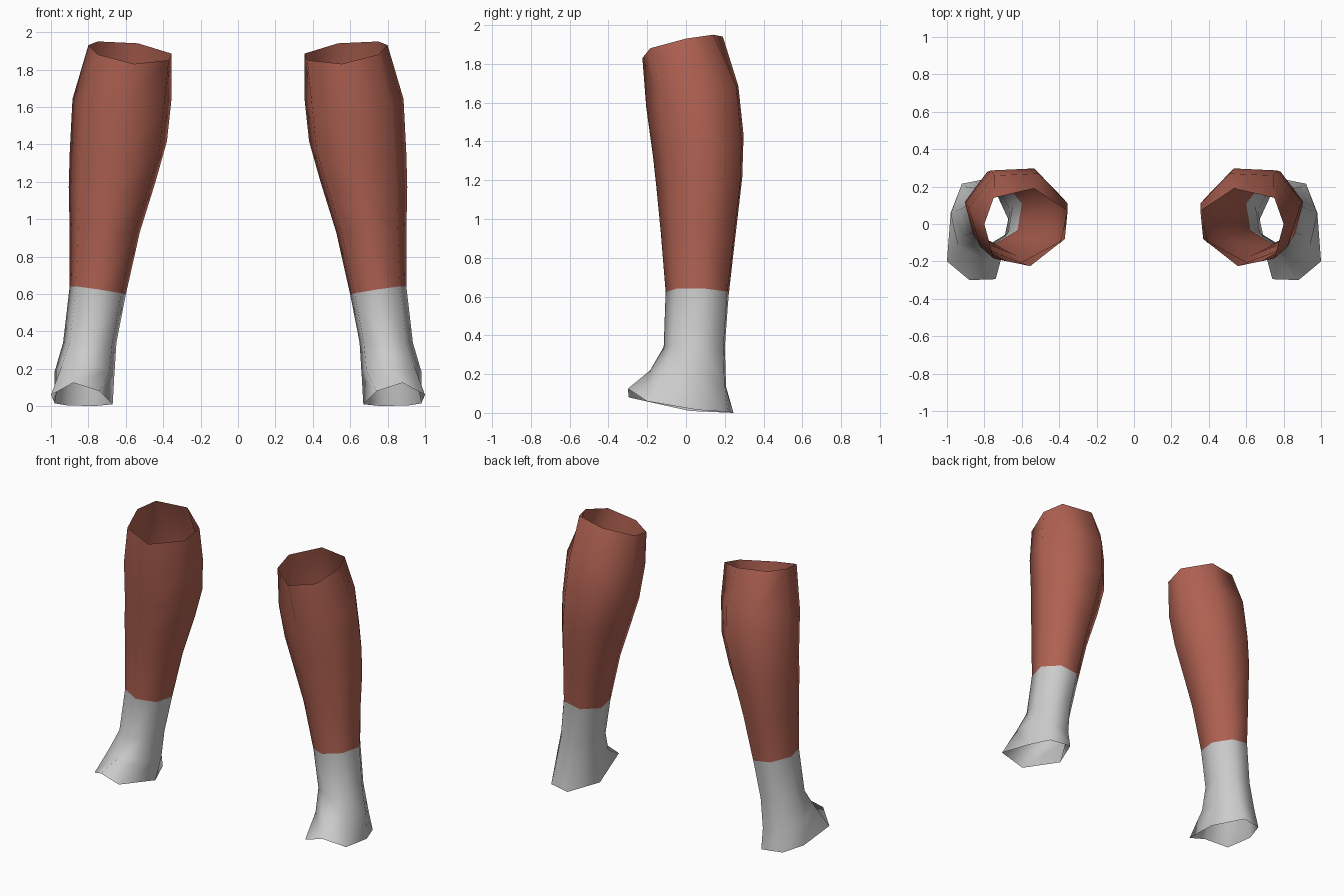
import bpy, bmesh, math

if "Cube" in bpy.data.objects:
    bpy.data.objects.remove(bpy.data.objects["Cube"], do_unlink=True)


def material(name, rgb):
    m = bpy.data.materials.new(name)
    m.use_nodes = True
    m.diffuse_color = (*rgb, 1)
    bsdf = next(n for n in m.node_tree.nodes if n.type == 'BSDF_PRINCIPLED')
    bsdf.inputs["Base Color"].default_value = (*rgb, 1)
    bsdf.inputs["Roughness"].default_value = 0.8
    return m


SIDES = 7
ANGLES = [math.radians(10 + 360 * k / SIDES) for k in range(SIDES)]
UNIT = [(math.cos(a), math.sin(a)) for a in ANGLES]
UX = [p[0] for p in UNIT]
UY = [p[1] for p in UNIT]


def ring(x0, x1, y0, y1, z, tilt_x, tilt_y):
    """Seven-sided ring filling the given bounds; tilts are the rise across x and y."""
    pts = []
    for ux, uy in UNIT:
        fx = (ux - min(UX)) / (max(UX) - min(UX))
        fy = (uy - min(UY)) / (max(UY) - min(UY))
        pts.append((x0 + fx * (x1 - x0), y0 + fy * (y1 - y0),
                    z + (fx - 0.5) * tilt_x + (fy - 0.5) * tilt_y))
    return pts


# Open rim below the knee, starting on the outer side and going round the back
top_rim = [(0.80, 0.00, 1.93), (0.75, 0.14, 1.95), (0.535, 0.19, 1.94),
           (0.355, 0.07, 1.885), (0.37, -0.08, 1.85), (0.555, -0.225, 1.83),
           (0.75, -0.185, 1.88)]
# Open rim of the foot: outer side, heel, inner side, toes
foot_rim = [(0.98, 0.06, 0.015), (0.92, 0.215, 0.005), (0.77, 0.245, 0.0),
            (0.67, 0.02, 0.01), (0.74, -0.295, 0.08), (0.88, -0.30, 0.125),
            (1.0, -0.20, 0.06)]

rings = [
    top_rim,
    ring(0.355, 0.885, -0.205, 0.27, 1.63, 0.00, 0.11),   # upper calf
    ring(0.38, 0.90, -0.17, 0.297, 1.37, -0.06, 0.10),    # widest calf
    ring(0.44, 0.905, -0.152, 0.29, 1.18, -0.03, 0.05),
    ring(0.525, 0.90, -0.13, 0.257, 0.93, 0.0, 0.0),      # lower calf
    ring(0.60, 0.90, -0.105, 0.22, 0.62, 0.045, -0.01),   # colour seam
    ring(0.65, 0.935, -0.115, 0.20, 0.34, 0.0, 0.0),      # ankle
    ring(0.662, 0.98, -0.185, 0.207, 0.18, 0.03, -0.08),  # instep
    foot_rim,
]
SEAM = 5

# Loft one leg as an open tube
bm = bmesh.new()
loops = [[bm.verts.new(p) for p in r] for r in rings]
for i in range(len(loops) - 1):
    for k in range(SIDES):
        n = (k + 1) % SIDES
        f = bm.faces.new((loops[i][k], loops[i + 1][k], loops[i + 1][n], loops[i][n]))
        f.smooth = True
        f.material_index = 0 if i < SEAM else 1   # red above the seam, grey below
mesh = bpy.data.meshes.new("lower_legs")
bm.to_mesh(mesh)
bm.free()
mesh.materials.append(material("brick_red", (0.43, 0.12, 0.083)))
mesh.materials.append(material("light_grey", (0.60, 0.60, 0.60)))

legs = bpy.data.objects.new("lower_legs", mesh)
bpy.context.collection.objects.link(legs)

# Mirror to the other leg
mirror = legs.modifiers.new("other_leg", 'MIRROR')
mirror.use_axis = (True, False, False)
mirror.use_mirror_merge = False
